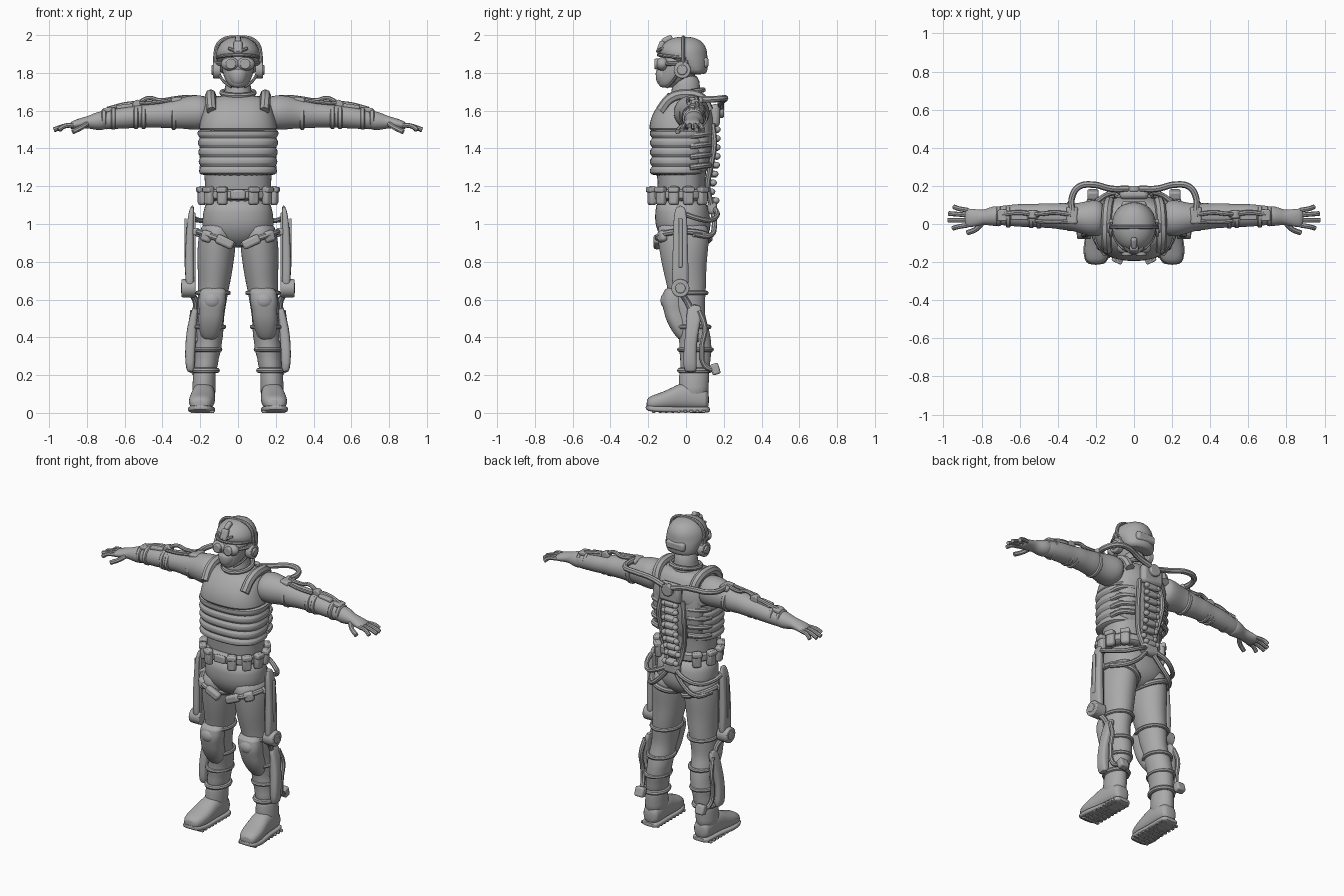
import bpy, bmesh, math
from mathutils import Vector, Matrix, Euler

grey = bpy.data.materials.new("neutral grey")
grey.diffuse_color = (0.4, 0.4, 0.4, 1)


def finish(name, bm, mirror=False, sub=0, bevel=0):
    bmesh.ops.recalc_face_normals(bm, faces=bm.faces)
    me = bpy.data.meshes.new(name)
    bm.to_mesh(me)
    bm.free()
    me.materials.append(grey)
    ob = bpy.data.objects.new(name, me)
    bpy.context.collection.objects.link(ob)
    if bevel:
        m = ob.modifiers.new("bevel", 'BEVEL')
        m.width, m.segments = bevel, 2
    if sub:
        ob.modifiers.new("smooth", 'SUBSURF').levels = sub
        ob.modifiers["smooth"].render_levels = sub
    if mirror:
        ob.modifiers.new("mirror", 'MIRROR').use_mirror_merge = False
    bpy.ops.object.select_all(action='DESELECT')
    ob.select_set(True)
    bpy.context.view_layer.objects.active = ob
    bpy.ops.object.shade_smooth_by_angle(angle=math.radians(40))
    return ob


# Rings are (position along axis, centre a, centre b, radius a, radius b)
def loft(name, axis, rings, mirror=False, p=2.0, n=24, sub=1):
    bm = bmesh.new()
    loops = []
    for t, a, b, ra, rb in rings:
        loop = []
        for i in range(n):
            c, s = math.cos(math.tau * i / n), math.sin(math.tau * i / n)
            u = a + ra * math.copysign(abs(c) ** (2 / p), c)
            v = b + rb * math.copysign(abs(s) ** (2 / p), s)
            loop.append(bm.verts.new({'x': (t, u, v), 'y': (u, t, v), 'z': (u, v, t)}[axis]))
        loops.append(loop)
    for k in range(len(loops) - 1):
        for i in range(n):
            j = (i + 1) % n
            bm.faces.new((loops[k][i], loops[k][j], loops[k + 1][j], loops[k + 1][i]))
    bm.faces.new(loops[0])
    bm.faces.new(loops[-1])
    return finish(name, bm, mirror, sub)


def box(name, loc, size, rot=(0, 0, 0), mirror=False, bevel=0.01):
    bm = bmesh.new()
    bmesh.ops.create_cube(bm, size=1, matrix=Matrix.LocRotScale(Vector(loc), Euler(rot), Vector(size)))
    return finish(name, bm, mirror, bevel=bevel)


def ball(name, loc, size, mirror=False, rot=(0, 0, 0)):
    bm = bmesh.new()
    bmesh.ops.create_uvsphere(bm, u_segments=24, v_segments=14, radius=1,
                              matrix=Matrix.LocRotScale(Vector(loc), Euler(rot), Vector(size)))
    return finish(name, bm, mirror)


def disc(name, loc, r, depth, axis='x', mirror=False):
    rot = (0, math.pi / 2, 0) if axis == 'x' else (math.pi / 2, 0, 0)
    bm = bmesh.new()
    bmesh.ops.create_cone(bm, cap_ends=True, segments=24, radius1=r, radius2=r, depth=depth,
                          matrix=Matrix.LocRotScale(Vector(loc), Euler(rot), None))
    return finish(name, bm, mirror, bevel=0.006)


def tube(name, pts, r, mirror=False, closed=False):
    cu = bpy.data.curves.new(name, 'CURVE')
    cu.dimensions, cu.bevel_depth, cu.bevel_resolution = '3D', r, 2
    cu.resolution_u, cu.use_fill_caps = 6, True
    sp = cu.splines.new('BEZIER')
    sp.bezier_points.add(len(pts) - 1)
    for q, co in zip(sp.bezier_points, pts):
        q.co = co
        q.handle_left_type = q.handle_right_type = 'AUTO'
    sp.use_cyclic_u = closed
    tmp = bpy.data.objects.new("tmp", cu)
    bpy.context.collection.objects.link(tmp)
    bpy.context.view_layer.update()
    me = tmp.evaluated_get(bpy.context.evaluated_depsgraph_get()).to_mesh()
    bm = bmesh.new()
    bm.from_mesh(me)
    bpy.data.objects.remove(tmp)
    return finish(name, bm, mirror)


# Tilted strap running round a leg
def strap(name, x, y, z, rx, ry, r, tilt=0.0):
    pts = [(x + rx * math.cos(a), y + ry * math.sin(a), z + tilt * math.cos(a))
           for a in (math.tau * i / 10 for i in range(10))]
    tube(name, pts, r, True, True)


# Head, helmet and goggles
loft("face", 'z', [(1.72, 0, -.10, .03, .035), (1.74, 0, -.085, .055, .065), (1.78, 0, -.05, .078, .10),
                   (1.84, 0, -.03, .09, .115), (1.92, 0, -.02, .09, .11)])
loft("helmet", 'z', [(1.79, 0, .055, .085, .05), (1.81, 0, .045, .10, .07), (1.87, 0, .02, .113, .098),
                     (1.89, 0, -.015, .118, .128), (1.925, 0, -.015, .113, .128), (1.96, 0, -.013, .09, .105),
                     (1.982, 0, -.01, .06, .072), (1.992, 0, -.01, .02, .025)])
loft("breathing_mask", 'z', [(1.73, 0, -.11, .03, .035), (1.76, 0, -.11, .048, .05),
                             (1.80, 0, -.10, .06, .062), (1.825, 0, -.10, .045, .058)])
tube("helmet_band", [(.118, -.02, 1.80), (.122, -.015, 1.88), (.095, -.015, 1.965), (0, -.015, 2.0 - .012),
                     (-.095, -.015, 1.965), (-.122, -.015, 1.88), (-.118, -.02, 1.80)], .010)
tube("helmet_rim", [(.112, .0, 1.88), (.09, -.09, 1.888), (0, -.145, 1.895), (-.09, -.09, 1.888), (-.112, 0, 1.88)], .009)
box("helmet_rear_pad", (0, .10, 1.855), (.13, .04, .055), bevel=.015)
disc("ear_cup", (.112, -.02, 1.815), .045, .04, mirror=True)
disc("ear_cup_cap", (.13, -.02, 1.815), .027, .02, mirror=True)
ball("goggle_body", (.04, -.125, 1.847), (.05, .034, .036), True)
disc("goggle_lens", (.038, -.152, 1.847), .028, .03, 'y', True)
tube("goggle_strap", [(.07, -.11, 1.848), (.105, -.05, 1.85), (.116, .01, 1.855)], .011, True)
box("helmet_mount", (0, -.135, 1.935), (.045, .03, .07), (-.35, 0, 0))
box("mount_arm", (0, -.10, 1.977), (.03, .06, .03), (.45, 0, 0))
tube("mount_clip", [(-.05, -.125, 1.93), (0, -.15, 1.915), (.05, -.125, 1.93)], .009)
tube("chin_strap", [(.105, -.04, 1.80), (.075, -.07, 1.755), (.035, -.10, 1.725)], .008, True)

# Neck, torso and ribbed vest
loft("neck", 'z', [(1.62, 0, .0, .09, .09), (1.68, 0, 0, .075, .08), (1.72, 0, 0, .068, .075), (1.80, 0, .0, .065, .07)])
tube("collar", [(.085 * math.cos(a), .0 + .09 * math.sin(a), 1.695 + .015 * math.sin(a))
                for a in (math.tau * i / 10 for i in range(10))], .014, closed=True)
loft("torso", 'z', [(1.10, 0, -.02, .18, .13), (1.2, 0, -.025, .175, .125), (1.27, 0, -.025, .18, .13),
                    (1.42, 0, -.02, .195, .155), (1.55, 0, -.015, .195, .155), (1.63, 0, 0, .17, .12),
                    (1.685, 0, .0, .10, .09)], p=2.4)
ribs = []
for k in range(5):
    z = 1.255 + .05 * k
    w, y0, d = .202 + .002 * k, -.045 + .003 * k, .142 + .003 * k
    ribs += [(z, 0, y0, w - .012, d - .012), (z + .012, 0, y0, w + .006, d + .006), (z + .038, 0, y0, w + .006, d + .006)]
loft("vest_ribs", 'z', ribs + [(1.505, 0, -.03, .20, .148)], p=2.5, n=32)
loft("vest_chest", 'z', [(1.485, 0, -.025, .20, .16), (1.50, 0, -.025, .21, .172), (1.55, 0, -.02, .20, .17),
                         (1.60, 0, -.015, .187, .155), (1.65, 0, -.005, .17, .125), (1.685, 0, .0, .13, .09)], p=2.5, n=32)
loft("back_panel", 'z', [(1.25, 0, .05, .15, .055), (1.33, 0, .06, .17, .07), (1.48, 0, .07, .175, .078),
                         (1.60, 0, .06, .165, .075), (1.66, 0, .05, .13, .05)], p=2.6)
for k in range(4):
    z = 1.30 + .055 * k
    tube("side_rib", [(.19, .02, z), (.17, .085, z + .008), (.10, .125, z + .012)], .016, True)
tube("shoulder_strap", [(.14, -.135, 1.60), (.145, -.08, 1.665), (.145, 0, 1.685), (.14, .08, 1.665), (.13, .12, 1.60)], .028, True)

# Belt with pouches all round
loft("belt", 'z', [(1.125, 0, -.03, .182, .147), (1.13, 0, -.03, .19, .155), (1.18, 0, -.03, .19, .155),
                   (1.185, 0, -.03, .182, .147)], p=2.3)
for deg in (-65, -38, -12, 15, 45):
    a = math.radians(deg)
    loc = (.195 * math.cos(a), -.03 + .165 * math.sin(a), 1.15)
    box("belt_pouch", loc, (.04, .055, .10), (0, 0, a), True, .014)
    box("pouch_flap", (loc[0] * 1.03, -.03 + (loc[1] + .03) * 1.03, 1.182), (.042, .058, .03), (0, 0, a), True, .008)
box("buckle", (0, -.185, 1.155), (.08, .02, .05))

# Hips and legs
loft("pelvis", 'z', [(1.14, 0, -.025, .175, .135), (1.06, 0, -.02, .185, .145), (.99, 0, -.015, .195, .15),
                     (.94, 0, -.01, .17, .13), (.90, 0, -.01, .10, .10), (.875, 0, -.005, .035, .05)], p=2.3)
loft("trouser_leg", 'z', [(1.02, .105, -.015, .08, .13), (.95, .11, -.015, .098, .14), (.86, .115, -.012, .102, .13),
                          (.78, .12, -.01, .095, .118), (.70, .125, 0, .087, .108), (.64, .132, .005, .08, .10),
                          (.57, .14, .005, .077, .095), (.52, .142, .015, .07, .085), (.47, .148, .03, .072, .085),
                          (.41, .15, .045, .073, .086), (.36, .156, .05, .068, .084), (.33, .16, .05, .073, .088),
                          (.29, .165, .05, .062, .08), (.25, .17, .048, .065, .08), (.20, .175, .045, .055, .075)], True)
strap("thigh_strap", .112, -.012, .925, .10, .138, .016, .035)
box("thigh_pouch", (.07, -.152, .905), (.10, .04, .05), (0, -.45, 0), True, .014)
box("thigh_pouch_outer", (.165, -.125, .935), (.06, .04, .06), (0, -.25, .5), True, .014)
strap("upper_knee_strap", .132, .005, .635, .082, .102, .012, .0)
strap("lower_knee_strap", .148, .035, .455, .074, .088, .012)
strap("shin_strap", .163, .05, .335, .068, .085, .012)
strap("ankle_strap", .172, .046, .225, .062, .079, .014)
loft("knee_pad", 'z', [(.665, .13, -.06, .055, .04), (.645, .132, -.065, .074, .058), (.58, .138, -.068, .074, .063),
                       (.545, .14, -.062, .066, .056), (.50, .143, -.05, .068, .06), (.44, .147, -.022, .06, .058),
                       (.40, .15, -.005, .045, .045), (.38, .15, .0, .025, .03)], True, p=2.5)
ball("knee_cap", (.138, -.09, .595), (.055, .045, .05), True)

# Boots
loft("boot_shaft", 'z', [(.24, .175, .045, .058, .078), (.20, .178, .043, .06, .08), (.14, .18, .04, .062, .08),
                         (.07, .182, .04, .064, .082)], True)
loft("boot_foot", 'y', [(-.21, .20, .045, .035, .025), (-.19, .198, .052, .058, .038), (-.13, .193, .062, .07, .046),
                        (-.07, .187, .075, .066, .06), (-.02, .183, .09, .062, .075), (.06, .18, .085, .06, .07),
                        (.11, .18, .07, .052, .055), (.122, .18, .07, .03, .035)], True, p=2.4)
loft("boot_sole", 'y', [(-.215, .20, .03, .04, .012), (-.19, .198, .022, .064, .016), (-.12, .193, .018, .076, .017),
                        (-.04, .187, .018, .062, .015), (.04, .182, .016, .06, .016), (.11, .18, .016, .06, .016),
                        (.128, .18, .018, .04, .013)], True, p=4)
for k in range(9):
    box("sole_tread", (.188, -.17 + .033 * k, .008), (.125, .018, .016), mirror=True, bevel=.004)

# Hip actuators and calf braces on the outside of each leg
loft("hip_actuator", 'z', [(1.10, .24, -.03, .008, .02), (1.05, .25, -.03, .016, .036), (.95, .255, -.03, .02, .038),
                           (.80, .258, -.03, .024, .042), (.70, .255, -.03, .024, .045), (.64, .255, -.03, .018, .04)],
     True, p=3.5)
box("actuator_rail", (.278, -.03, .90), (.012, .022, .26), mirror=True, bevel=.005)
box("actuator_backplate", (.232, -.03, .85), (.014, .055, .42), mirror=True, bevel=.005)
disc("actuator_pivot", (.262, -.03, .66), .048, .075, mirror=True)
disc("pivot_cap", (.295, -.03, .66), .028, .015, mirror=True)
box("actuator_bracket", (.225, -.03, .96), (.04, .06, .04), mirror=True)
tube("knee_link", [(.25, -.03, .64), (.225, .005, .59), (.225, .03, .54)], .016, True)
loft("calf_brace", 'z', [(.575, .222, .045, .012, .03), (.54, .23, .045, .018, .042), (.45, .245, .035, .026, .035),
                         (.36, .252, .022, .028, .033), (.26, .255, .02, .026, .036), (.21, .25, .025, .018, .034)],
     True, p=3)
tube("calf_rod", [(.24, .07, .54), (.25, .10, .45), (.25, .085, .35), (.24, .10, .25), (.225, .155, .225)], .014, True)
box("heel_clamp", (.215, .155, .232), (.06, .045, .06), (.3, 0, 0), True)
box("brace_mount", (.215, .04, .40), (.04, .06, .05), mirror=True)

# Arms, gloves and fingers
loft("sleeve", 'x', [(.15, .03, 1.59, .085, .08), (.20, .03, 1.59, .10, .095), (.26, .03, 1.59, .088, .09),
                     (.32, .035, 1.585, .07, .078), (.37, .04, 1.58, .073, .075), (.42, .042, 1.577, .064, .066),
                     (.47, .045, 1.575, .067, .066), (.52, .045, 1.57, .058, .058), (.58, .045, 1.565, .062, .06),
                     (.64, .045, 1.56, .057, .056), (.70, .045, 1.55, .05, .05), (.75, .042, 1.545, .045, .043)], True)
for x, r in ((.34, .078), (.50, .065), (.54, .063), (.66, .06), (.71, .053)):
    loft("arm_band", 'x', [(x - .014, .04, 1.592 - .05 * x, r - .008, r - .008), (x - .011, .04, 1.592 - .05 * x, r, r),
                           (x + .011, .04, 1.592 - .05 * x, r, r), (x + .014, .04, 1.592 - .05 * x, r - .008, r - .008)], True)
loft("glove", 'x', [(.69, .042, 1.55, .048, .047), (.72, .042, 1.548, .054, .052), (.76, .04, 1.543, .048, .045),
                    (.79, .035, 1.54, .037, .033), (.83, .032, 1.533, .046, .029), (.87, .032, 1.525, .05, .024),
                    (.89, .033, 1.52, .046, .018)], True)
for y0, y1, x1 in ((.072, .09, .945), (.047, .055, .972), (.02, .02, .976), (-.006, -.022, .95)):
    tube("finger", [(.87, y0, 1.524), (.92, (y0 + y1) / 2, 1.518), (x1, y1, 1.499)], .0125, True)
tube("thumb", [(.80, .0, 1.53), (.83, -.028, 1.51), (.875, -.046, 1.488)], .014, True)

# Powered arm frame
box("shoulder_clamp", (.325, .045, 1.655), (.06, .09, .03), (0, .1, 0), True)
tube("upper_arm_rod", [(.33, .05, 1.665), (.42, .06, 1.655), (.47, .055, 1.667), (.53, .05, 1.64)], .012, True)
tube("upper_arm_rod_front", [(.33, .015, 1.66), (.43, .01, 1.645), (.52, .015, 1.638)], .010, True)
disc("elbow_joint", (.53, .05, 1.63), .028, .04, 'y', True)
tube("forearm_rod", [(.53, .05, 1.64), (.60, .06, 1.632), (.69, .05, 1.608)], .013, True)
box("forearm_unit", (.60, .045, 1.622), (.09, .05, .022), (0, .12, 0), True, .007)
box("wrist_clamp", (.69, .045, 1.604), (.05, .06, .025), (0, .15, 0), True, .007)

# Back frame: hub, segmented spine, hoses and hip harness
box("back_hub", (0, .155, 1.575), (.15, .05, .12), bevel=.02)
disc("hub_cap", (0, .185, 1.60), .038, .03, 'y')
for k in range(9):
    z = 1.50 - .047 * k
    y = .155 - .035 * max(0, (1.33 - z) / .2) + (.03 if z < 1.13 else 0)
    box("spine_segment", (0, y, z), (.085 - .003 * k, .045, .036), (-.15, 0, 0), bevel=.011)
    ball("spine_lug", (.04, y + .01, z), (.018, .018, .017), True)
tube("shoulder_hose", [(.03, .185, 1.62), (.12, .185, 1.645), (.22, .207, 1.665), (.29, .195, 1.665),
                       (.325, .14, 1.66), (.325, .07, 1.66)], .017, True)
tube("spine_hose", [(.075, .14, 1.53), (.09, .15, 1.42), (.08, .13, 1.30), (.06, .115, 1.20), (.04, .135, 1.10)], .015, True)
box("hip_hub", (0, .14, 1.085), (.11, .05, .07), bevel=.018)
tube("hip_hose", [(.03, .15, 1.085), (.10, .165, 1.05), (.18, .13, 1.02), (.235, .06, 1.03), (.25, 0, 1.05)], .014, True)
tube("seat_strap", [(.03, .145, 1.06), (.09, .15, .99), (.16, .13, .94), (.215, .04, .945)], .014, True)
